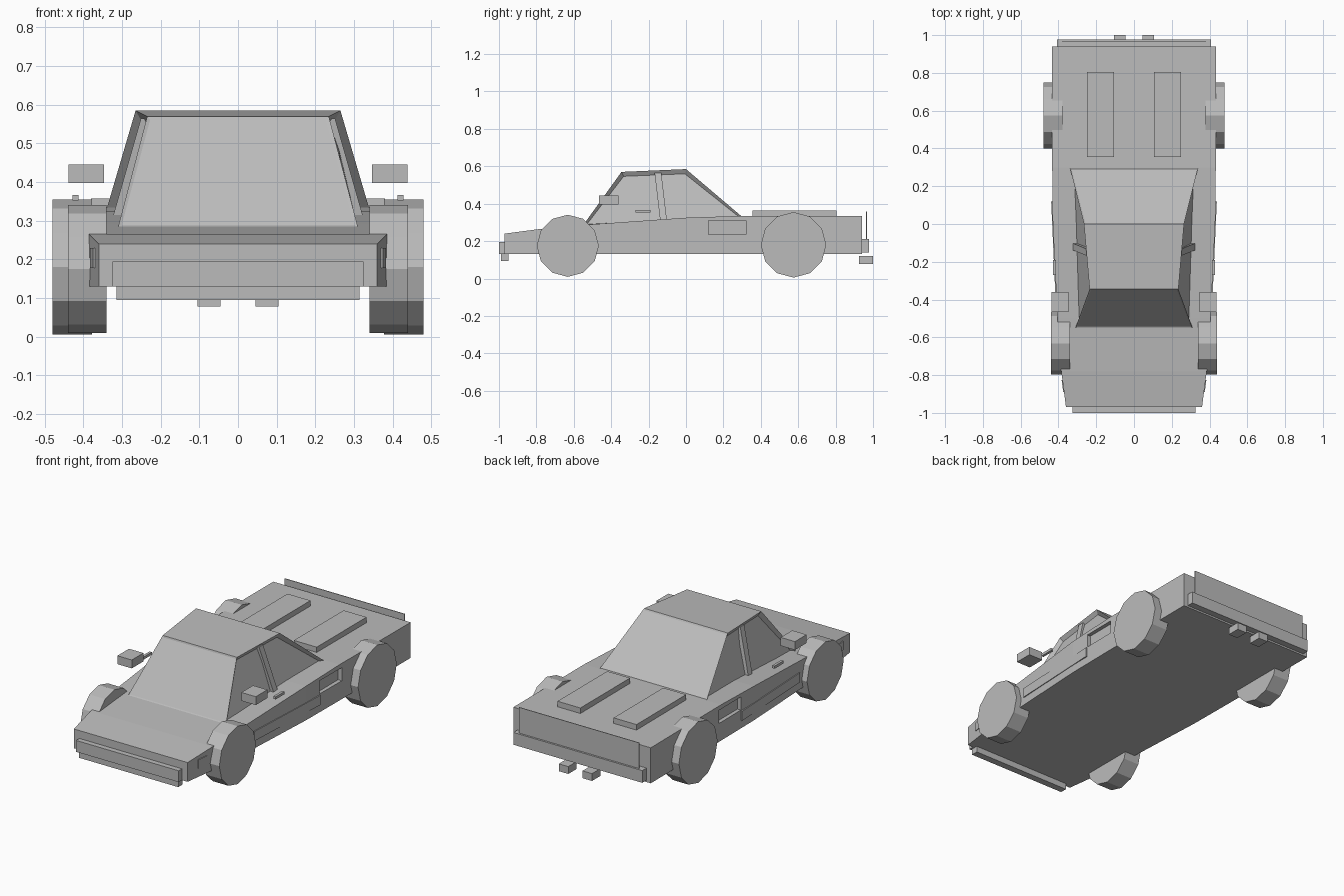
import bpy, bmesh, math
from mathutils import Matrix, Vector

old = bpy.data.objects.get("Cube")
if old:
    bpy.data.objects.remove(old, do_unlink=True)

grey = bpy.data.materials.new("plain_grey")
grey.use_nodes = True
tone = (0.5, 0.5, 0.5, 1)
grey.diffuse_color = tone
grey.node_tree.nodes["Principled BSDF"].inputs["Base Color"].default_value = tone


def finish(name, bm):
    bmesh.ops.recalc_face_normals(bm, faces=bm.faces)
    mesh = bpy.data.meshes.new(name)
    bm.to_mesh(mesh)
    bm.free()
    mesh.materials.append(grey)
    obj = bpy.data.objects.new(name, mesh)
    bpy.context.collection.objects.link(obj)
    return obj


def box(name, low, high, turn=0):
    """Box between two corners, turned about its own vertical axis."""
    low, high = Vector(low), Vector(high)
    bm = bmesh.new()
    bmesh.ops.create_cube(bm, size=1)
    size = high - low
    bm.transform(Matrix.Translation((low + high) / 2)
                 @ Matrix.Rotation(turn, 4, "Z")
                 @ Matrix.Diagonal((*size, 1)))
    return finish(name, bm)


def pair(name, low, high, turn=0):
    """The same box on the left (+x) and the right (-x)."""
    objs = []
    for side, s in (("left", 1), ("right", -1)):
        xs = sorted((s * low[0], s * high[0]))
        objs.append(box(f"{side}_{name}", (xs[0], *low[1:]), (xs[1], *high[1:]), s * turn))
    return objs


def loft(rings):
    """Closed solid through rings of equal length."""
    bm = bmesh.new()
    loops = [[bm.verts.new(p) for p in ring] for ring in rings]
    n = len(loops[0])
    for a, b in zip(loops, loops[1:]):
        for i in range(n):
            j = (i + 1) % n
            bm.faces.new((a[i], a[j], b[j], b[i]))
    bm.faces.new(loops[0])
    bm.faces.new(loops[-1])
    return bm


# Wedge body: y, half width, top height
floor = 0.13
stations = [(-0.97, 0.36, 0.24), (-0.78, 0.385, 0.265), (-0.5, 0.405, 0.29),
            (0, 0.43, 0.325), (0.3, 0.433, 0.335), (0.94, 0.435, 0.333)]
body = finish("body", loft([[(-w, y, floor), (w, y, floor), (w, y, z), (-w, y, z)]
                            for y, w, z in stations]))

# Side intakes cut into the body behind the doors
cutters = pair("intake_cutter", (0.41, 0.12, 0.235), (0.47, 0.32, 0.31))
for cutter in cutters:
    cut = body.modifiers.new("intake", "BOOLEAN")
    cut.operation = "DIFFERENCE"
    cut.solver = "EXACT"
    cut.object = cutter
    cutter.hide_render = True
graph = bpy.context.evaluated_depsgraph_get()
body.data = bpy.data.meshes.new_from_object(body.evaluated_get(graph))
body.modifiers.clear()
for cutter in cutters:
    bpy.data.objects.remove(cutter, do_unlink=True)

# Cabin with inset windows
base = [(-0.31, -0.55, 0.285), (0.31, -0.55, 0.285), (0.34, 0.3, 0.33), (-0.34, 0.3, 0.33)]
roof = [(-0.235, -0.345, 0.57), (0.235, -0.345, 0.57), (0.265, 0, 0.585), (-0.265, 0, 0.585)]
bm = loft([base, roof])
bmesh.ops.recalc_face_normals(bm, faces=bm.faces)
bm.normal_update()
sides = [f for f in bm.faces if abs(f.normal.x) > 0.6]
screens = [f for f in bm.faces if abs(f.normal.y) > 0.4 and abs(f.normal.x) < 0.3]
bmesh.ops.inset_individual(bm, faces=sides, thickness=0.022, depth=-0.02)
bmesh.ops.inset_individual(bm, faces=screens, thickness=0.012, depth=-0.003)
finish("cabin", bm)

# Door pillars leaning with the cabin sides
for side, s in (("left", 1), ("right", -1)):
    rings = [[(s * (x + dx), y + dy, z) for dx, dy in
              ((-0.03, -0.018), (0, -0.018), (0, 0.018), (-0.03, 0.018))]
             for x, y, z in ((0.324, -0.12, 0.31), (0.251, -0.15, 0.565))]
    finish(f"{side}_door_pillar", loft(rings))

# Twelve-sided wheels: name, y, z, radius, inner x, outer x
for end, y, z, r, inner, outer in (("front", -0.632, 0.175, 0.166, 0.34, 0.44),
                                   ("rear", 0.575, 0.18, 0.175, 0.378, 0.48)):
    for side, s in (("left", 1), ("right", -1)):
        rings = [[(s * x, y + r * math.cos(k * math.pi / 6), z + r * math.sin(k * math.pi / 6))
                  for k in range(12)] for x in (inner, outer)]
        finish(f"{side}_{end}_wheel", loft(rings))

# Bumpers, front lip and tail panel
box("front_bumper", (-0.325, -1, 0.13), (0.325, -0.965, 0.195))
box("front_lip", (-0.315, -0.99, 0.095), (0.315, -0.95, 0.132))
box("rear_bumper", (-0.408, 0.935, 0.14), (0.408, 0.978, 0.21))
box("tail_panel", (-0.38, 0.963, 0.2), (0.38, 0.967, 0.357))

# Paired details
pair("exhaust", (0.045, 0.925, 0.078), (0.105, 1, 0.12))
pair("deck_strip", (0.105, 0.355, 0.33), (0.25, 0.805, 0.365))
pair("mirror", (0.347, -0.465, 0.397), (0.438, -0.36, 0.445))
pair("door_handle", (0.413, -0.27, 0.352), (0.428, -0.19, 0.367))
pair("sill_panel", (0.419, -0.44, 0.175), (0.426, 0.12, 0.23), -0.045)
pair("side_marker", (0.371, -0.89, 0.178), (0.379, -0.825, 0.23), -0.13)
